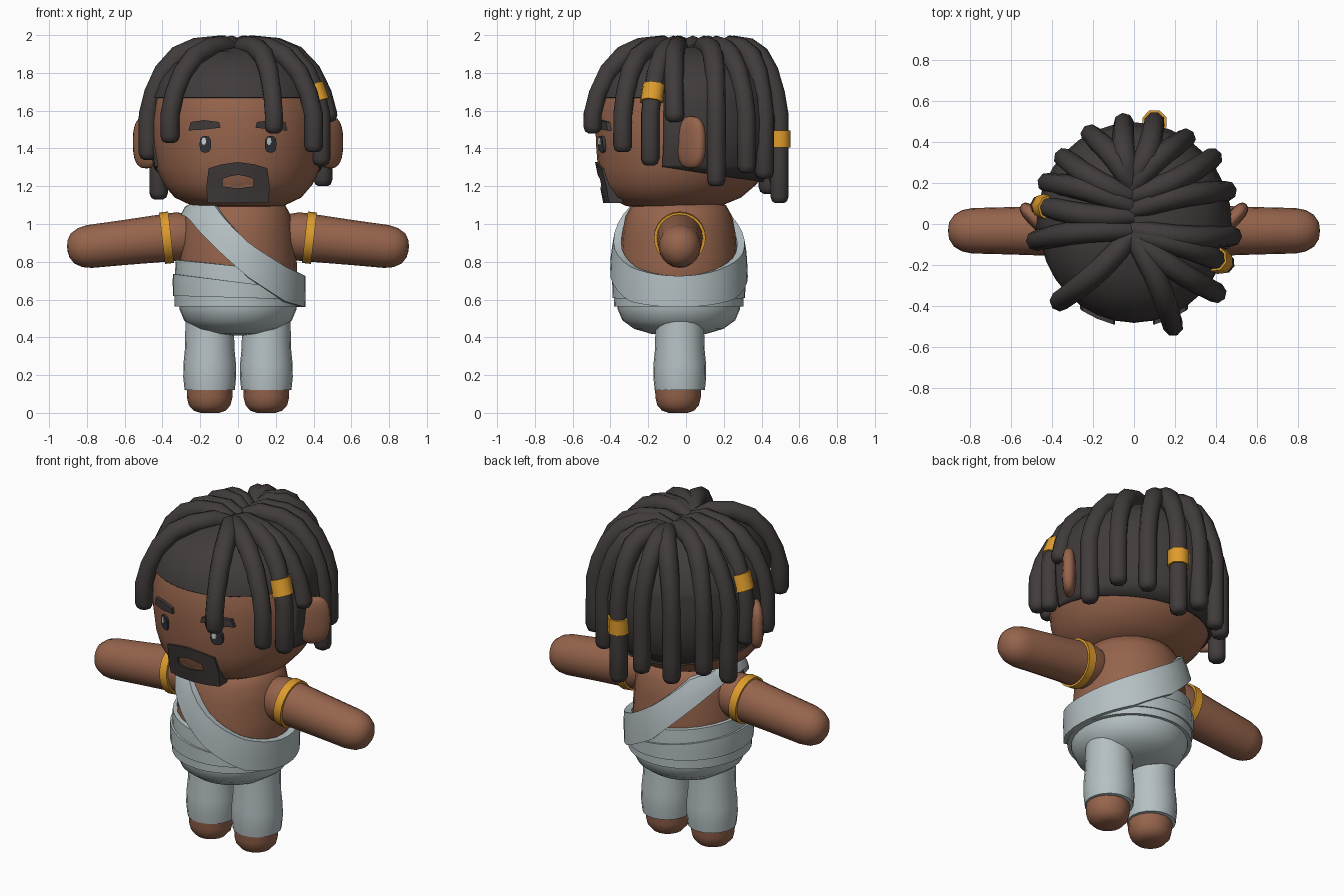
import bpy, bmesh, math
from mathutils import Vector, Matrix

if "Cube" in bpy.data.objects:
    bpy.data.objects.remove(bpy.data.objects["Cube"])


def material(name, r, g, b):
    lin = [((c / 255 + 0.055) / 1.055) ** 2.4 for c in (r, g, b)]
    m = bpy.data.materials.new(name)
    m.diffuse_color = (*lin, 1)
    m.use_nodes = True
    m.node_tree.nodes["Principled BSDF"].inputs["Base Color"].default_value = m.diffuse_color
    return m


SKIN = material("brown skin", 150, 100, 76)
HAIR = material("dark hair", 65, 60, 59)
CLOTH = material("pale grey cloth", 181, 192, 195)
GOLD = material("gold", 222, 156, 44)
EYE = material("eye charcoal", 52, 54, 60)
GLINT = material("eye glint", 205, 210, 212)


def finish(name, bm, mat):
    bmesh.ops.recalc_face_normals(bm, faces=bm.faces)
    me = bpy.data.meshes.new(name)
    bm.to_mesh(me)
    bm.free()
    me.materials.append(mat)
    ob = bpy.data.objects.new(name, me)
    bpy.context.collection.objects.link(ob)
    return ob


def interp(table, t):
    """Linear lookup in a table of (key, value) sorted by key."""
    if t <= table[0][0]:
        return table[0][1]
    for (a, u), (b, v) in zip(table, table[1:]):
        if t <= b:
            return u + (v - u) * (t - a) / (b - a)
    return table[-1][1]


def skin_rings(bm, rings, closed=False):
    """Join rings of points into a surface; open strips get end caps."""
    vs = [[bm.verts.new(p) for p in ring] for ring in rings]
    n = len(vs[0])
    pairs = list(zip(vs, vs[1:])) + ([(vs[-1], vs[0])] if closed else [])
    for a, b in pairs:
        for i in range(n):
            j = (i + 1) % n
            bm.faces.new((a[i], a[j], b[j], b[i]))
    if not closed:
        bm.faces.new(vs[0])
        bm.faces.new(vs[-1])


def lathe(name, profile, mat, loc=(0, 0, 0), n=24, sx=1, sy=1, rot=None):
    bm = bmesh.new()
    ang = [2 * math.pi * i / n for i in range(n)]
    skin_rings(bm, [[(r * sx * math.cos(a), r * sy * math.sin(a), z) for a in ang]
                    for r, z in profile])
    if rot:
        bm.transform(rot)
    bm.transform(Matrix.Translation(loc))
    return finish(name, bm, mat)


def tube(name, path, radii, side, mat, n=8):
    bm = bmesh.new()
    rings = []
    for i, p in enumerate(path):
        t = (path[min(i + 1, len(path) - 1)] - path[max(i - 1, 0)]).normalized()
        b = t.cross(side).normalized()
        rings.append([p + radii[i] * (math.cos(a) * side + math.sin(a) * b)
                      for a in (2 * math.pi * k / n for k in range(n))])
    skin_rings(bm, rings)
    return finish(name, bm, mat)


# Head, with the jaw pushed forward
HEAD = [(0.1, 1.083), (0.24, 1.095), (0.335, 1.14), (0.395, 1.21), (0.436, 1.3),
        (0.458, 1.42), (0.462, 1.54), (0.445, 1.66), (0.41, 1.75), (0.34, 1.835),
        (0.22, 1.9), (0.1, 1.925), (0.02, 1.93)]
HY = 1.04


def jaw_shift(z):
    return -0.07 * max(0, (1.35 - z) / 0.26)


head = lathe("head", HEAD, SKIN, n=32, sy=HY)
for v in head.data.vertices:
    v.co.y += jaw_shift(v.co.z)

# Hair cap, trimmed to the hairline
cap = lathe("hair_cap", [(r + 0.014, z + 0.012) for r, z in HEAD], HAIR, n=32, sy=HY)
bm = bmesh.new()
bm.from_mesh(cap.data)
for co, no in (((0, 0, 1.67), (0, 0, 1)), ((0, -0.12, 0), (0, 1, 0)),
               ((0, 0, 1.285), (0, 0.15, 1))):
    bmesh.ops.bisect_plane(bm, geom=bm.verts[:] + bm.edges[:] + bm.faces[:],
                           plane_co=co, plane_no=no)
drop = []
for f in bm.faces:
    c = f.calc_center_median()
    if c.z < 1.67 and (c.y < -0.12 or c.z + 0.15 * c.y < 1.285):
        drop.append(f)
bmesh.ops.delete(bm, geom=drop, context='FACES')
for v in bm.verts:
    v.co.y += jaw_shift(v.co.z) * 0.5
bm.to_mesh(cap.data)
bm.free()
mod = cap.modifiers.new("thickness", 'SOLIDIFY')
mod.thickness = 0.02
mod.offset = -1

# Dreadlocks: tip x, tip y, tip height, height of gold cuff (0 = none)
LOCKS = [(0.19, -0.495, 1.48, 0), (0.40, -0.335, 1.38, 0), (0.44, -0.19, 1.31, 1.69),
         (0.475, -0.06, 1.54, 0), (0.45, 0.16, 1.2, 0), (0.38, 0.32, 1.27, 0),
         (0.25, 0.415, 1.24, 0), (0.10, 0.495, 1.11, 1.45), (-0.05, 0.49, 1.2, 0),
         (-0.21, 0.435, 1.16, 0), (-0.34, 0.32, 1.2, 0), (-0.42, 0.20, 1.13, 0),
         (-0.455, 0.09, 1.33, 1.69), (-0.475, -0.08, 1.34, 0), (-0.36, -0.375, 1.43, 0)]
DOME = [(0, 1.91), (0.2, 1.945), (0.45, 1.93), (0.65, 1.89), (0.82, 1.805),
        (0.94, 1.69), (1, 1.58)]
for k, (tx, ty, tip, cuff) in enumerate(LOCKS):
    root = Vector((-0.01, max(-0.05, 0.42 * ty), 0))
    end = Vector((tx, ty, 0))
    side = Vector((0, 0, 1)).cross(end - root).normalized()
    bend = 0.02 * (-1) ** k
    path = [root.lerp(end, f) + side * bend * math.sin(math.pi * f) + Vector((0, 0, z))
            for f, z in DOME]
    low = [z for z in (1.45, 1.3) if z > tip + 0.09]
    path += [end + Vector((0, 0, z)) for z in low + [tip + 0.035, tip + 0.01, tip]]
    radii = [0.044, 0.053, 0.056, 0.056, 0.054] + [0.051] * (len(path) - 7) + [0.042, 0.024]
    tube(f"dreadlock_{k + 1}", path, radii, side, HAIR)
    if cuff:
        drop_path = path[2:][::-1]
        pts = [Vector([interp([(p.z, p[a]) for p in drop_path], z) for a in range(3)])
               for z in (cuff + 0.045, cuff - 0.045)]
        tube(f"hair_cuff_{k + 1}", pts, [0.063, 0.063], side, GOLD)

# Ears: boxy rounded slabs flaring outwards and back
for s, label in ((1, "right"), (-1, "left")):
    bm = bmesh.new()
    bmesh.ops.create_uvsphere(bm, u_segments=16, v_segments=12, radius=1)
    for v in bm.verts:
        v.co = Vector([math.copysign(abs(q) ** 0.75, q) for q in v.co])
    bm.transform(Matrix.Translation((s * 0.485, 0.028, 1.432))
                 @ Matrix.Rotation(-s * math.radians(42), 4, 'Z')
                 @ Matrix.Diagonal((0.038, 0.092, 0.138, 1)))
    finish("ear_" + label, bm, SKIN)


def face_y(x, z):
    r = interp([(h, q) for q, h in HEAD], z)
    return -HY * math.sqrt(max(r * r - x * x, 0.01))


def plate(name, outline, mat, lift, back=0.03):
    """Small plate that follows the face surface."""
    bm = bmesh.new()
    skin_rings(bm, [[(x, face_y(x, z) - d, z) for x, z in outline] for d in (-back, lift)])
    return finish(name, bm, mat)


def oval(cx, cz, w, h, n=12):
    def soft(q):
        return math.copysign(abs(q) ** 0.75, q)
    return [(cx + w * soft(math.cos(2 * math.pi * i / n)),
             cz + h * soft(math.sin(2 * math.pi * i / n))) for i in range(n)]


# Eyes and eyebrows
for s, label in ((1, "right"), (-1, "left")):
    x = s * 0.173
    plate("eye_" + label, oval(x, 1.422, 0.031, 0.045), EYE, 0.014)
    plate("eye_glint_" + label, oval(x - 0.008, 1.437, 0.012, 0.021, 8), GLINT, 0.019)
    plate("eyebrow_" + label, [(s * a, z) for a, z in
          ((0.092, 1.51), (0.1, 1.54), (0.18, 1.55), (0.25, 1.54), (0.262, 1.495),
           (0.18, 1.5))], HAIR, 0.02)

# Goatee frame around the mouth
half_out = [(0, 1.328), (0.09, 1.315), (0.155, 1.295), (0.168, 1.2), (0.162, 1.11), (0.09, 1.11), (0, 1.11)]
half_in = [(0, 1.26), (0.045, 1.252), (0.08, 1.24), (0.083, 1.22), (0.08, 1.2), (0.04, 1.193), (0, 1.19)]


def full(half):
    return half + [(-x, z) for x, z in half[-2:0:-1]]


def beard_points(outline, back):
    return [(x, -0.48 + (1.32 - z) * 0.2 + 1.2 * x * x + back, z) for x, z in outline]


bm = bmesh.new()
skin_rings(bm, [beard_points(full(half_out), 0.075), beard_points(full(half_out), 0),
                beard_points(full(half_in), 0), beard_points(full(half_in), 0.075)], closed=True)
finish("goatee", bm, HAIR)
bm = bmesh.new()
skin_rings(bm, [beard_points(full(half_in), d) for d in (0.075, 0.012)])
finish("mouth", bm, SKIN)

# Torso and hips
MID_Y = -0.038
TORSO = [(0.28, 0.6), (0.315, 0.7), (0.31, 0.82), (0.3, 0.95), (0.283, 1.04), (0.25, 1.1), (0.2, 1.12)]
CLOTH_FORM = [(0.55, 0.312)] + [(z, r) for r, z in TORSO[1:]]
lathe("torso", TORSO, SKIN, (0, MID_Y, 0))
lathe("hips", [(0.04, 0.41), (0.14, 0.418), (0.23, 0.445), (0.29, 0.49), (0.315, 0.55), (0.32, 0.62)],
      CLOTH, (0, MID_Y, 0), n=32, sx=0.985, sy=1.03)


def wrap(name, low, top, off, back_low=None, back_top=None, n=40):
    """Cloth band around the torso; edge heights depend on the sideways direction."""
    bm = bmesh.new()
    strips = []
    for i in range(n):
        a = 2 * math.pi * i / n
        c = math.cos(a)
        rear = math.sin(a) > 0
        z0 = interp(back_low if rear and back_low else low, c)
        z1 = interp(back_top if rear and back_top else top, c)
        zs = [z0 + (z1 - z0) * t / 3 for t in range(4)]
        loop = [(z, off) for z in zs] + [(z, off - 0.04) for z in reversed(zs)]
        ring = []
        for z, o in loop:
            r = interp(CLOTH_FORM, z) + o - 0.018 * min(1, max(0, (z - 0.85) / 0.2))
            ring.append((r * c, r * 1.02 * math.sin(a) + MID_Y, z))
        strips.append(ring)
    skin_rings(bm, strips, closed=True)
    return finish(name, bm, CLOTH)


wrap("waist_wrap_upper", [(-1, 0.66), (1, 0.62)], [(-1, 0.81), (0.2, 0.77), (1, 0.7)], 0.02)
wrap("waist_wrap_middle", [(-1, 0.62), (1, 0.6)], [(-1, 0.735), (1, 0.65)], 0.031)
wrap("waist_wrap_lower", [(-1, 0.562), (1, 0.562)], [(-1, 0.67), (1, 0.62)], 0.023)
wrap("shoulder_sash", [(-1, 1.05), (-0.85, 1.035), (0.14, 0.72), (0.7, 0.59), (1, 0.56)],
     [(-1, 1.11), (-0.45, 1.1), (0.2, 0.89), (0.7, 0.775), (1, 0.725)], 0.044,
     [(-1, 1.05), (-0.6, 0.92), (0, 0.72), (0.6, 0.6), (1, 0.56)],
     [(-1, 1.11), (-0.6, 1.08), (0, 0.92), (0.4, 0.83), (1, 0.725)])

# Legs, feet, arms and armbands
for s, label in ((1, "right"), (-1, "left")):
    at = (s * 0.15, -0.033, 0)
    lathe("trouser_leg_" + label, [(0.122, 0.12), (0.133, 0.122), (0.14, 0.19), (0.139, 0.26),
          (0.131, 0.34), (0.128, 0.5)], CLOTH, at, n=20)
    lathe("foot_" + label, [(0.05, 0), (0.085, 0.012), (0.11, 0.04), (0.12, 0.08), (0.122, 0.14)],
          SKIN, (at[0], -0.042, 0), n=16)
    turn = Matrix.Rotation(s * math.radians(96.5), 4, 'Y')
    shoulder = (s * 0.25, -0.033, 0.942)
    lathe("arm_" + label, [(0.11, 0), (0.128, 0.06), (0.126, 0.15), (0.119, 0.35), (0.114, 0.54),
          (0.104, 0.59), (0.08, 0.63), (0.045, 0.652), (0.01, 0.658)], SKIN, shoulder, n=20, sy=0.97, rot=turn)
    lathe("armband_" + label, [(0.12, 0.105), (0.137, 0.105), (0.137, 0.153), (0.12, 0.153)],
          GOLD, shoulder, n=24, rot=turn)

# Smooth shading with sharp edges kept
for ob in bpy.data.objects:
    ob.select_set(True)
    bpy.context.view_layer.objects.active = ob
bpy.ops.object.shade_smooth_by_angle(angle=math.radians(50))
